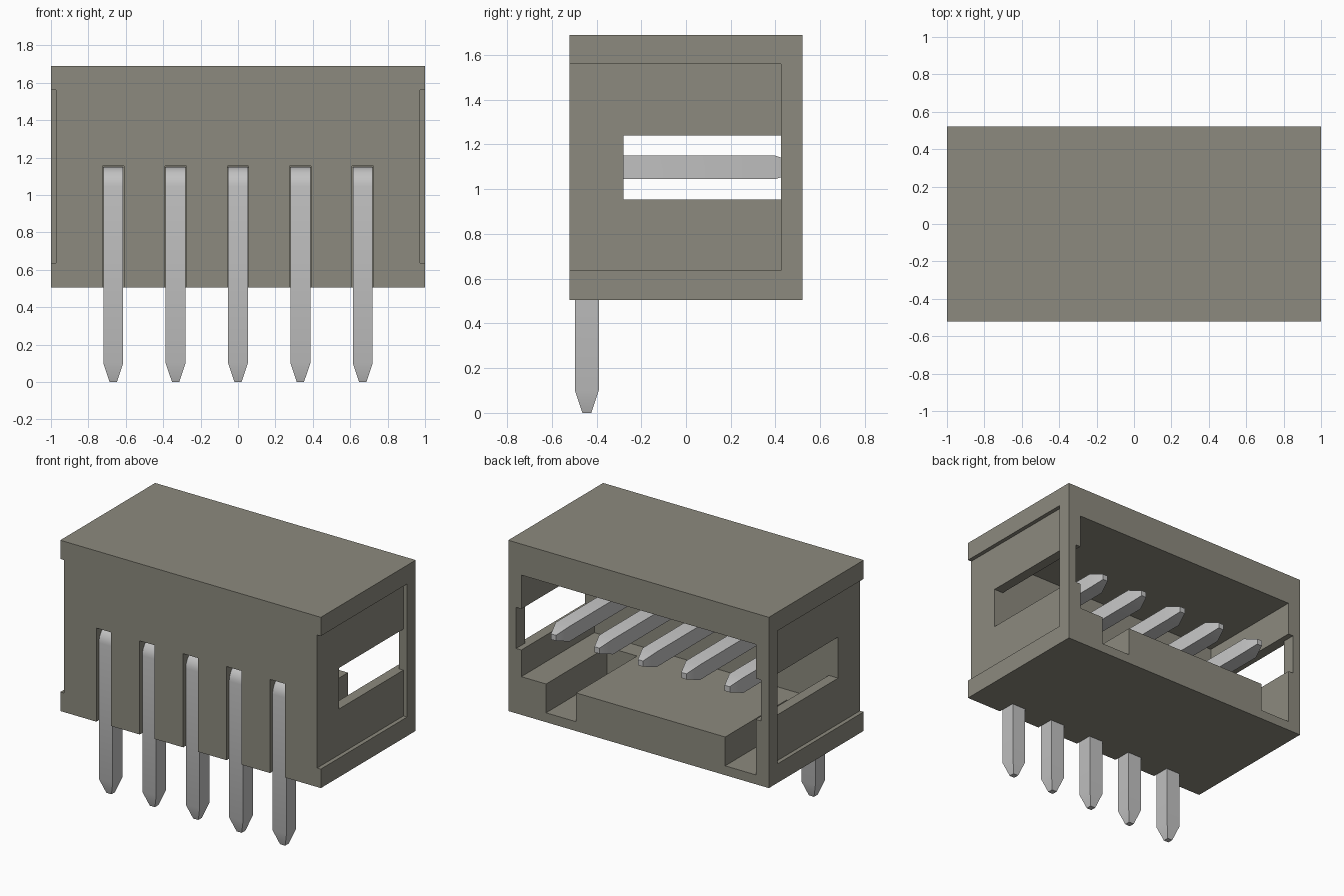
import bpy, bmesh, math
from mathutils import Vector

if "Cube" in bpy.data.objects:
    bpy.data.objects.remove(bpy.data.objects["Cube"], do_unlink=True)


def material(name, rgb):
    mat = bpy.data.materials.new(name)
    mat.use_nodes = True
    mat.diffuse_color = (*rgb, 1)
    mat.node_tree.nodes["Principled BSDF"].inputs["Base Color"].default_value = (*rgb, 1)
    return mat


def finish(name, bm, mat):
    bmesh.ops.recalc_face_normals(bm, faces=bm.faces)
    mesh = bpy.data.meshes.new(name)
    bm.to_mesh(mesh)
    bm.free()
    mesh.materials.append(mat)
    obj = bpy.data.objects.new(name, mesh)
    bpy.context.collection.objects.link(obj)
    return obj


def box(name, x, y, z, mat):
    bm = bmesh.new()
    bmesh.ops.create_cube(bm, size=1)
    for v in bm.verts:
        v.co = Vector([(a + b) / 2 + c * (b - a) for (a, b), c in zip((x, y, z), v.co)])
    return finish(name, bm, mat)


plastic = material("grey olive plastic", (0.265, 0.255, 0.21))
metal = material("light grey metal", (0.54, 0.54, 0.54))

BOTTOM, TOP, HALF_Y = 0.505, 1.69, 0.52
PINS = [i / 3 for i in range(-2, 3)]
housing = box("housing", (-1, 1), (-HALF_Y, HALF_Y), (BOTTOM, TOP), plastic)


def cut(x, y, z):
    cutter = box("cutter", x, y, z, plastic)
    cutter.hide_render = True
    mod = housing.modifiers.new("cut", 'BOOLEAN')
    mod.operation, mod.solver, mod.object = 'DIFFERENCE', 'EXACT', cutter
    bpy.context.view_layer.objects.active = housing
    bpy.ops.object.modifier_apply(modifier=mod.name)
    bpy.data.objects.remove(cutter, do_unlink=True)


# Main cavity, open at the back
cut((-0.9, 0.9), (-0.28, 0.7), (0.77, 1.475))
# Off-centre keying channels in the cavity floor
for x in ((0.48, 0.71), (-0.9, -0.665)):
    cut(x, (-0.15, 0.7), (0.57, 0.9))
# Guide grooves inside the end walls
cut((-0.94, 0.94), (-0.28, 0.7), (0.955, 1.24))
for s in (-1, 1):
    # Shallow outer recess and window in each end wall
    cut(sorted((s * 0.972, s * 1.2)), (-0.7, 0.425), (0.637, 1.56))
    cut(sorted((s * 0.85, s * 1.2)), (-0.28, 0.425), (0.955, 1.24))
# Pin slots in the front wall
for px in PINS:
    cut((px - 0.057, px + 0.057), (-0.7, -0.39), (0.3, 1.155))


def pin(px):
    w, front, back, low, high = 0.053, -0.497, -0.39, 1.045, 1.15
    r, tip, taper = high - low, 0.1, 0.37
    # Bent side profile with a rounded outer corner
    pts = [(back, tip), (front, tip)]
    for i in range(9):
        a = math.pi - i * math.pi / 16
        pts.append((front + r + r * math.cos(a), low + r * math.sin(a)))
    pts += [(0.4, high), (0.4, low), (back, low)]
    bm = bmesh.new()
    side = bm.faces.new([bm.verts.new((px - w, y, z)) for y, z in pts])
    grown = bmesh.ops.extrude_face_region(bm, geom=[side])["geom"]
    bmesh.ops.translate(bm, vec=(2 * w, 0, 0),
                        verts=[g for g in grown if isinstance(g, bmesh.types.BMVert)])
    bmesh.ops.recalc_face_normals(bm, faces=bm.faces)
    # Tapered tips at both ends
    for direction in (Vector((0, 0, -1)), Vector((0, 1, 0))):
        end = max(bm.faces, key=lambda f: f.calc_center_median().dot(direction))
        new = bmesh.ops.extrude_discrete_faces(bm, faces=[end])["faces"][0]
        mid = new.calc_center_median()
        for v in new.verts:
            v.co = mid + (v.co - mid) * taper + direction * 0.1
    obj = finish("pin", bm, metal)
    bpy.ops.object.select_all(action='DESELECT')
    obj.select_set(True)
    bpy.context.view_layer.objects.active = obj
    bpy.ops.object.shade_smooth_by_angle(angle=math.radians(20))


for px in PINS:
    pin(px)
